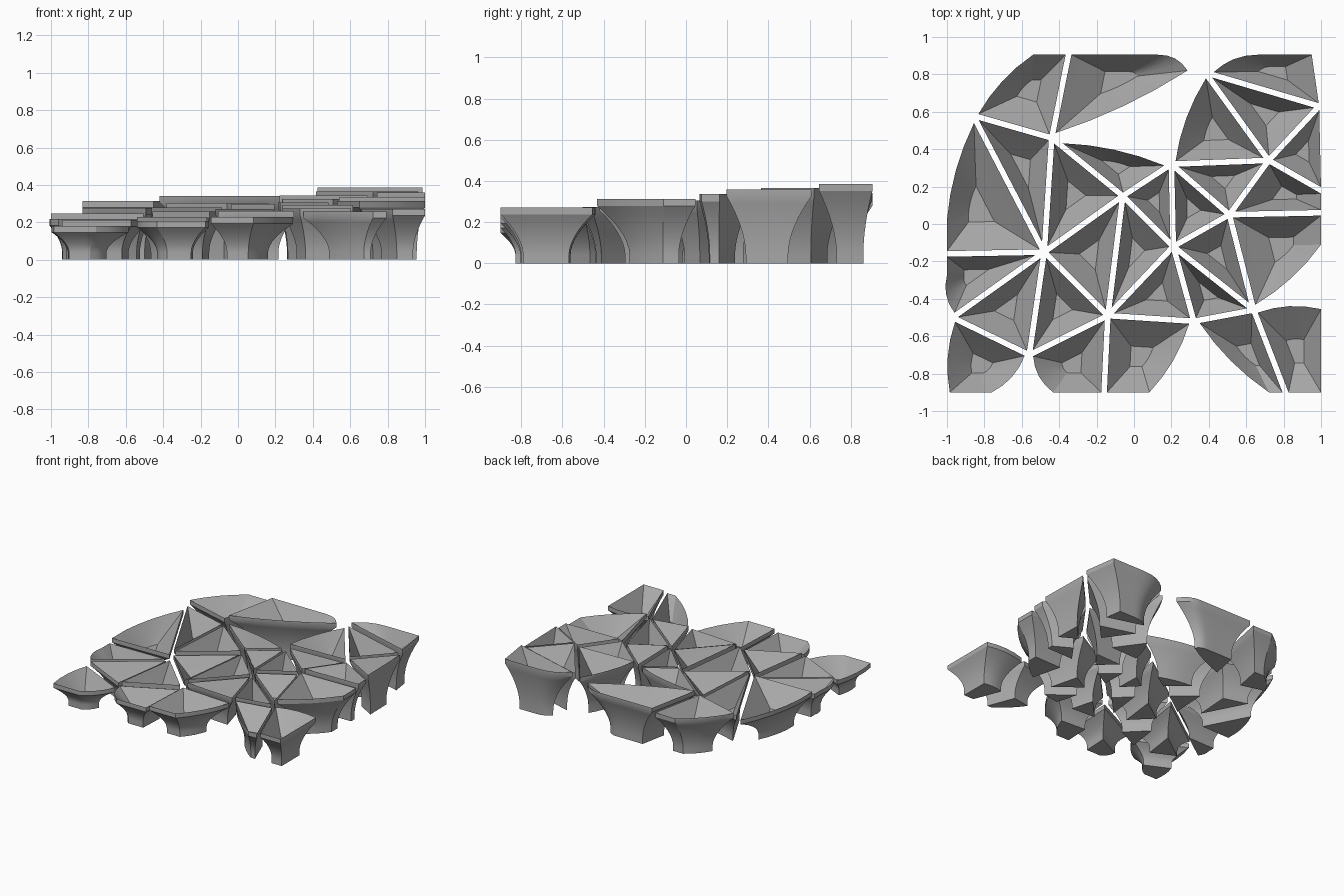
import bpy
from mathutils import Vector
from mathutils.geometry import intersect_line_line_2d as _unused  # segment helper not needed
from mathutils.geometry import intersect_line_line

if "Cube" in bpy.data.objects:
    bpy.data.objects.remove(bpy.data.objects["Cube"])

GAP = 0.015      # half the joint between neighbouring cups
STEPS = 4        # pieces per rim edge
FLARE = 8        # rings in the flared wall

# Corner points shared by neighbouring cups; capitals lie on the outer border
INNER = dict(
    a=(-.48, -.15), b=(-.06, .15), c=(.21, -.12), d=(.51, .05), e=(.72, .34),
    f=(.38, .81), g=(.2, .32), h=(-.44, .46), i=(-.86, .58), k=(-.14, -.49),
    l=(-.56, -.7), m=(-.97, -.5), n=(.32, -.52), o=(.64, -.46), s=(.32, .82))
BORDER = dict(
    A=(-1, .08), B=(-1, -.16), C=(-1, -.35), D=(-1, -.9), E=(-.74, -.9),
    F=(-.45, -.9), G=(-.16, -.9), H=(.1, -.9), I=(.7, -.9), K=(.81, -.9),
    L=(1, -.9), M=(1, -.44), N=(1, -.13), O=(1, .06), P=(1, .18),
    J=(.99, .63), Q=(.95, .905), R=(.62, .905), S=(.16, .905),
    T=(-.35, .905), U=(-.56, .905))
NODES = {**INNER, **BORDER}

# Each cup is a counter-clockwise loop of corner points
CELLS = ("UihT ThsS fJQR fge feJ ePJ edOP gde gcd bcg hbg hab iah iABa BCma "
         "aml alk akb bkc ckn cno cod doNO mDEl lFGk kGHn nIKo oKLM").split()
EDGES = {c[q - 1] + c[q] for c in CELLS for q in range(len(c))}

stone = bpy.data.materials.new("grey_stone")
stone.use_nodes = True
stone.diffuse_color = (.4, .4, .4, 1)
stone.node_tree.nodes["Principled BSDF"].inputs["Base Color"].default_value = (.4, .4, .4, 1)


def rim_outline(cell):
    """Inset the cell, then bow the edges that have no neighbour."""
    sides = []
    for p, q in zip(cell, cell[1:] + cell[0]):
        u, v = Vector(NODES[p]).to_3d(), Vector(NODES[q]).to_3d()
        inward = Vector((u.y - v.y, v.x - u.x, 0)).normalized()
        border = p.isupper() and q.isupper()
        shift = inward * (0 if border else GAP)
        bow = 0 if border or q + p in EDGES else .025
        sides.append((u + shift, v + shift, inward, bow))
    corners = [intersect_line_line(*sides[n - 1][:2], *sides[n][:2])[0]
               for n in range(len(sides))]
    points = []
    for n, (_, _, inward, bow) in enumerate(sides):
        u, v = corners[n], corners[(n + 1) % len(corners)]
        for step in range(STEPS):
            t = step / STEPS
            points.append(u.lerp(v, t) - inward * bow * 4 * t * (1 - t))
    return points, sum(corners, Vector()) / len(corners)


def make_cup(cell, number):
    rim, centre = rim_outline(cell)
    top = .283 + .05 * centre.x + .08 * centre.y
    lip = top - .035
    # Foot, flared wall, upright lip, sloped rim band, bowl
    profile = [(.5, 0)]
    for r in range(FLARE + 1):
        t = r / FLARE
        profile.append((.5 + .5 * t ** 1.8, .04 + t * (lip - .04)))
    profile += [(1, top), (.85, top - .03), (.28, top - .14)]

    verts = [centre + (p - centre) * s + Vector((0, 0, z)) for s, z in profile for p in rim]
    n, rows = len(rim), len(profile)
    faces = [(r * n + j, r * n + (j + 1) % n, (r + 1) * n + (j + 1) % n, (r + 1) * n + j)
             for r in range(rows - 1) for j in range(n)]
    faces += [tuple(reversed(range(n))), tuple(range((rows - 1) * n, rows * n))]
    mesh = bpy.data.meshes.new("cup")
    mesh.from_pydata(verts, [], faces)
    mesh.materials.append(stone)
    cup = bpy.data.objects.new(f"flared_cup_{number}", mesh)
    bpy.context.collection.objects.link(cup)
    return cup


bpy.ops.object.select_all(action='DESELECT')
for number, cell in enumerate(CELLS, 1):
    cup = make_cup(cell, number)
    cup.select_set(True)
    bpy.context.view_layer.objects.active = cup
bpy.ops.object.shade_smooth_by_angle(angle=.5)
